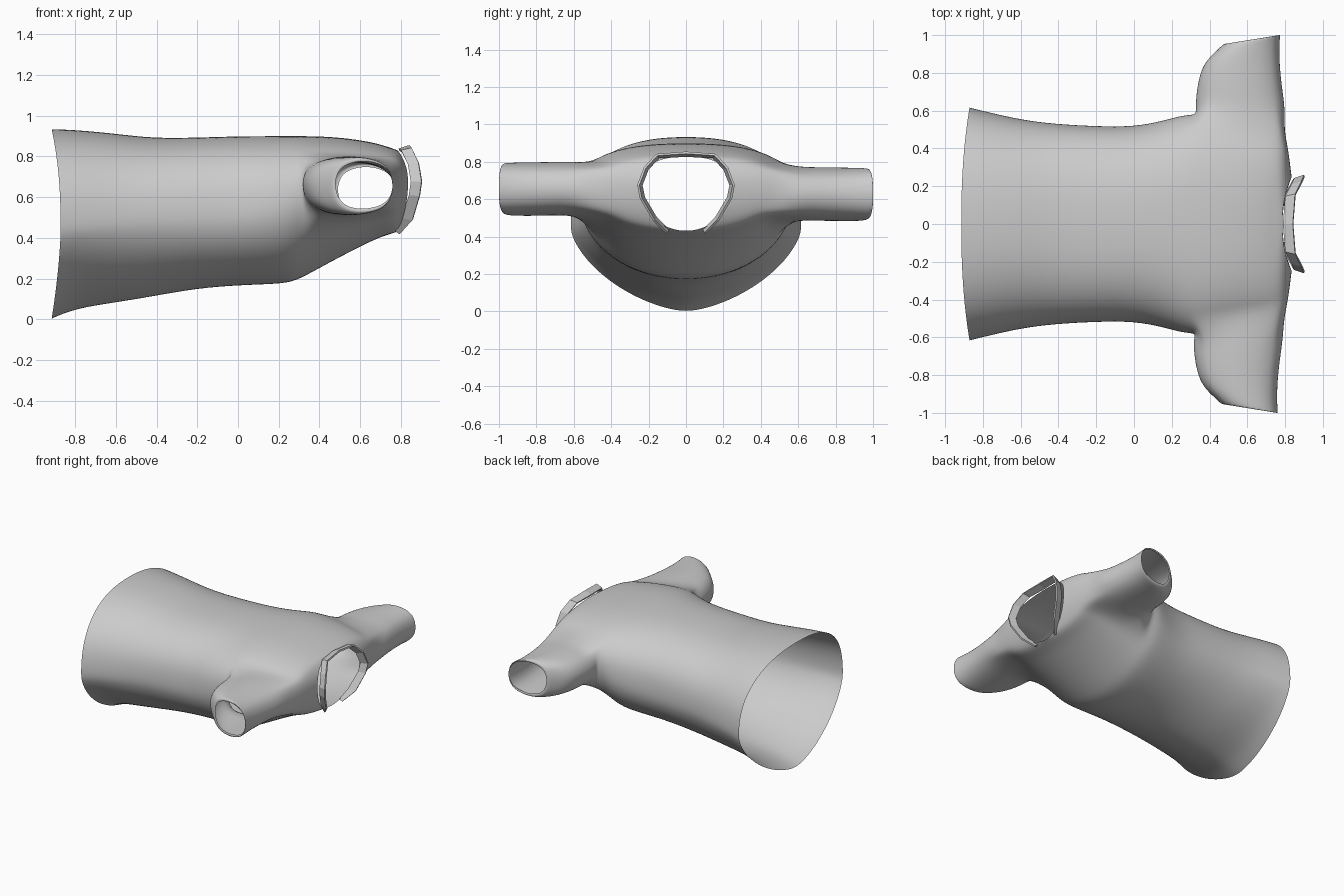
import bpy, bmesh, math
from mathutils import Vector

if "Cube" in bpy.data.objects:
    bpy.data.objects.remove(bpy.data.objects["Cube"])

N = 32   # points around the torso
K = 3    # half height of the armhole, in points


def power(v, e):
    return math.copysign(abs(v) ** e, v)


def finish(name, bm):
    bmesh.ops.recalc_face_normals(bm, faces=bm.faces)
    me = bpy.data.meshes.new(name)
    bm.to_mesh(me)
    bm.free()
    ob = bpy.data.objects.new(name, me)
    bpy.context.collection.objects.link(ob)
    return ob


# Torso sections: x, half width, top z, bottom z, side z, upper / lower roundness, x shift at centre
sections = [
    (-0.87, 0.62, 0.935, 0.00, 0.45, 0.85, 1.25, -0.045),
    (-0.79, 0.60, 0.932, 0.05, 0.46, 0.85, 1.25, -0.01),
    (-0.60, 0.555, 0.913, 0.08, 0.48, 0.85, 1.15, 0),
    (-0.42, 0.532, 0.89, 0.11, 0.50, 0.82, 1.10, 0),
    (-0.20, 0.52, 0.893, 0.15, 0.51, 0.80, 1.03, 0),
    (0.00, 0.517, 0.90, 0.165, 0.52, 0.80, 1.0, 0),
    (0.16, 0.55, 0.90, 0.17, 0.55, 0.80, 1.0, 0),
    (0.26, 0.58, 0.90, 0.178, 0.60, 0.80, 1.0, 0),
    (0.33, 0.58, 0.90, 0.21, 0.65, 0.80, 1.0, 0),
    (0.45, 0.57, 0.897, 0.277, 0.65, 0.80, 1.0, 0),
    (0.57, 0.55, 0.885, 0.34, 0.65, 0.80, 1.0, 0),
    (0.69, 0.53, 0.865, 0.395, 0.65, 0.80, 1.0, -0.01),
    (0.795, 0.50, 0.845, 0.415, 0.65, 0.80, 1.0, -0.055),
    (0.817, 0.40, 0.835, 0.425, 0.66, 0.80, 1.0, -0.047),
    (0.835, 0.25, 0.828, 0.43, 0.67, 0.85, 1.0, -0.05),
]
ARM0, ARM1 = 8, 12   # torso sections bounding the armhole

bm = bmesh.new()
rings = []
for x, hw, zt, zb, zs, eu, el, dx in sections:
    ring = []
    for i in range(N):
        a = 2 * math.pi * i / N
        c, s = math.cos(a), math.sin(a)
        e = eu if s >= 0 else el
        z = zs + power(s, e) * ((zt - zs) if s >= 0 else (zs - zb))
        ring.append(bm.verts.new((x + dx * s * s, hw * power(c, e), z)))
    rings.append(ring)


def in_armhole(j, i):
    near = [range(-K, K), range(N // 2 - K, N // 2 + K)]
    return ARM0 <= j < ARM1 and any(i in r or i - N in r for r in near)


for j in range(len(rings) - 1):
    for i in range(N):
        if not in_armhole(j, i):
            k = (i + 1) % N
            bm.faces.new((rings[j][i], rings[j][k], rings[j + 1][k], rings[j + 1][i]))

# Sleeves: y, x min, x max, z min, z max, tilt of the ring
sleeve = [
    (0.61, 0.312, 0.797, 0.497, 0.79, 0.0),
    (0.71, 0.318, 0.782, 0.495, 0.79, 0.0),
    (0.81, 0.340, 0.770, 0.493, 0.788, 0.0),
    (0.89, 0.375, 0.765, 0.493, 0.787, 0.02),
    (0.95, 0.425, 0.768, 0.495, 0.785, 0.035),
    (0.98, 0.465, 0.770, 0.505, 0.782, 0.025),
    (0.975, 0.48, 0.766, 0.525, 0.765, 0.022),
]
for side, mid in ((1, 0), (-1, N // 2)):
    ids = [(ARM0, i) for i in range(-K, K)]
    ids += [(j, K) for j in range(ARM0, ARM1)]
    ids += [(ARM1, i) for i in range(K, -K, -1)]
    ids += [(j, -K) for j in range(ARM1, ARM0, -1)]
    loop = [rings[j][(mid + i) % N] for j, i in ids]
    cx = sum(v.co.x for v in loop) / len(loop)
    cz = sum(v.co.z for v in loop) / len(loop)
    angles = [math.atan2((v.co.z - cz) / 0.16, (v.co.x - cx) / 0.24) for v in loop]
    prev = loop
    for y, x0, x1, z0, z1, tilt in sleeve:
        ox, oz = 0.006 * side, -0.014 * side
        new = []
        for a in angles:
            c, s = power(math.cos(a), 0.92), power(math.sin(a), 0.92)
            new.append(bm.verts.new(((x0 + x1) / 2 + ox + c * (x1 - x0) / 2,
                                     side * (y + tilt * c),
                                     (z0 + z1) / 2 + oz + s * (z1 - z0) / 2)))
        for i in range(len(new)):
            k = (i + 1) % len(new)
            bm.faces.new((prev[i], prev[k], new[k], new[i]))
        prev = new

shirt = finish("shirt_body", bm)
for p in shirt.data.polygons:
    p.use_smooth = True
sub = shirt.modifiers.new("smooth", 'SUBSURF')
sub.levels = sub.render_levels = 2

# Open collar band: x, y, z of the seam edge, from the front tip round to the nape
half = [(0.775, 0.095, 0.435), (0.805, 0.16, 0.50), (0.84, 0.225, 0.61),
        (0.85, 0.238, 0.675), (0.835, 0.205, 0.76), (0.802, 0.145, 0.825),
        (0.79, 0.0, 0.832)]
path = half + [(x, -y, z) for x, y, z in reversed(half[:-1])]
bm = bmesh.new()
centre = Vector((0, 0, 0.66))
edges = []
for x, y, z in path:
    out = (Vector((0, y, z)) - centre).normalized()
    inner = Vector((x, y, z))
    width = 0.02 if z < 0.45 else 0.052
    outer = inner + Vector((width, 0, 0)) + out * Vector((1, 1, 0)).length * 0.012
    edges.append((bm.verts.new(inner), bm.verts.new(outer)))
for (a, b), (c, d) in zip(edges, edges[1:]):
    bm.faces.new((a, b, d, c))
collar = finish("collar", bm)
solid = collar.modifiers.new("thickness", 'SOLIDIFY')
solid.thickness = 0.012
solid.offset = 0
